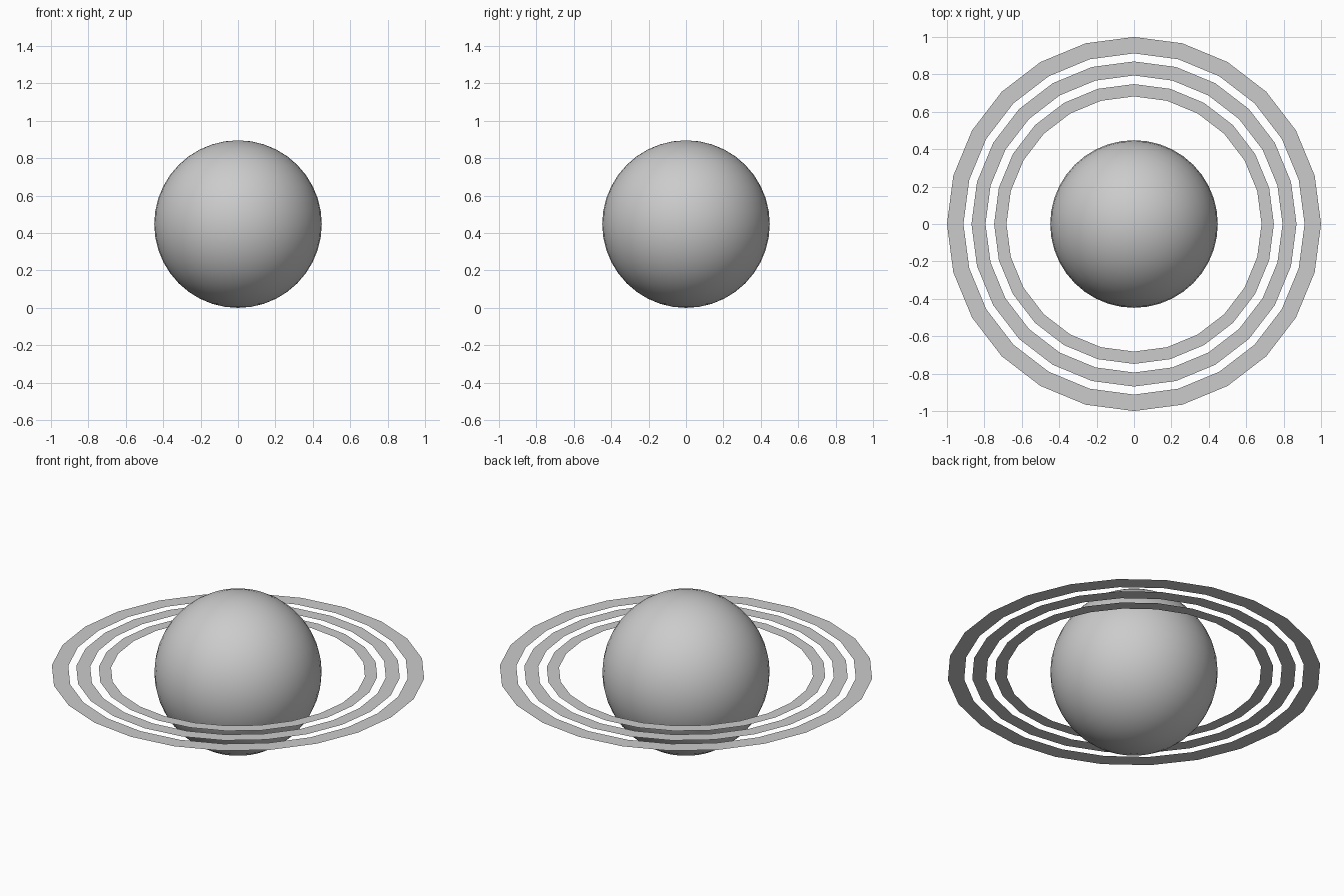
import bpy, bmesh
from math import sin, cos, tau

if "Cube" in bpy.data.objects:
    bpy.data.objects.remove(bpy.data.objects["Cube"])

R = 0.448   # planet radius, also the height of the ring plane

# Planet body
bpy.ops.mesh.primitive_uv_sphere_add(segments=40, ring_count=20, radius=R, location=(0, 0, R))
planet = bpy.context.object
planet.name = "planet"
bpy.ops.object.shade_smooth()


def flat_ring(name, inner, outer, sides=24):
    """Paper-thin annulus facing up."""
    bm = bmesh.new()
    loops = [[bm.verts.new((r * cos(tau * i / sides), r * sin(tau * i / sides), 0))
              for i in range(sides)] for r in (inner, outer)]
    for i in range(sides):
        j = (i + 1) % sides
        bm.faces.new((loops[0][i], loops[1][i], loops[1][j], loops[0][j]))
    mesh = bpy.data.meshes.new(name)
    bm.to_mesh(mesh)
    bm.free()
    ob = bpy.data.objects.new(name, mesh)
    ob.location.z = R
    bpy.context.collection.objects.link(ob)


# Three concentric rings
flat_ring("inner_ring", 0.682, 0.748)
flat_ring("middle_ring", 0.794, 0.869)
flat_ring("outer_ring", 0.912, 1.0)
